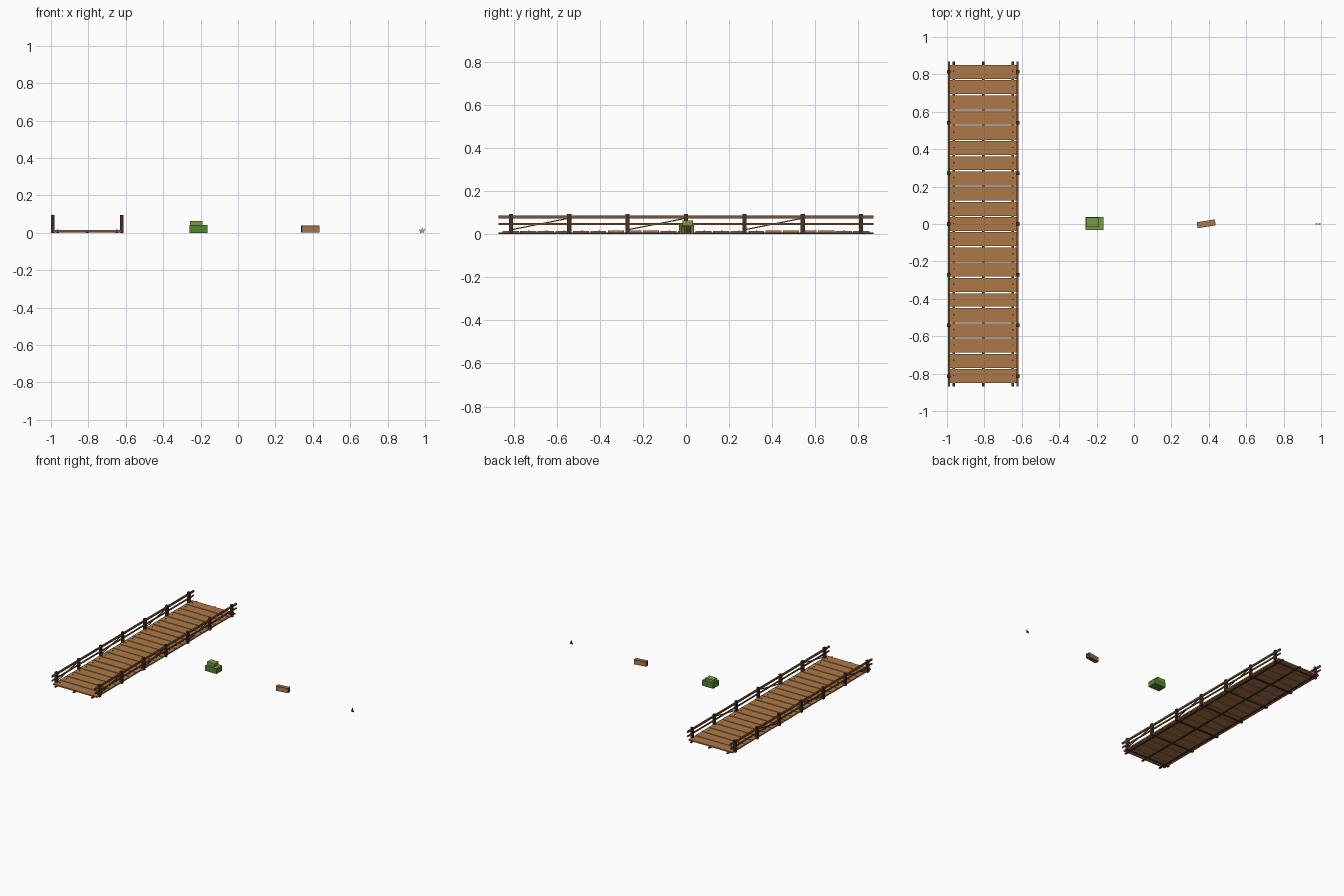
import bpy
import bmesh
import random
from math import radians, atan2, hypot
from mathutils import Matrix, Vector

random.seed(4)
if "Cube" in bpy.data.objects:
    bpy.data.objects.remove(bpy.data.objects["Cube"])


def material(name, r, g, b):
    m = bpy.data.materials.new(name)
    m.use_nodes = True
    m.diffuse_color = (r, g, b, 1)
    m.node_tree.nodes["Principled BSDF"].inputs["Base Color"].default_value = (r, g, b, 1)
    return m


plank_wood = material("plank wood", 0.42, 0.19, 0.065)
rail_wood = material("rail wood", 0.21, 0.09, 0.034)
dark_wood = material("dark wood", 0.065, 0.03, 0.018)
iron = material("nail iron", 0.04, 0.03, 0.025)
leaf_dark = material("dark leaf", 0.09, 0.23, 0.03)
leaf_light = material("light leaf", 0.18, 0.34, 0.05)
grass_green = material("grass green", 0.16, 0.2, 0.035)


def box(bm, centre, size, rot=Matrix()):
    mat = Matrix.Translation(centre) @ rot @ Matrix.Diagonal((*size, 1))
    bmesh.ops.create_cube(bm, size=1, matrix=mat)


def part(name, mat, boxes):
    """One object made of boxes given as (centre, size[, rotation])."""
    bm = bmesh.new()
    for b in boxes:
        box(bm, *b)
    me = bpy.data.meshes.new(name)
    bm.to_mesh(me)
    bm.free()
    me.materials.append(mat)
    ob = bpy.data.objects.new(name, me)
    bpy.context.collection.objects.link(ob)
    return ob


# Bridge layout
mid = -0.806
rail_x = (mid - 0.184, mid + 0.184)
beam_x = (mid - 0.158, mid, mid + 0.158)
post_y = [0.271 * (i - 3) for i in range(7)]
count, pitch = 21, 0.0813
plank_y = [pitch * (i - count // 2) for i in range(count)]

# Deck planks with slightly uneven widths and heights
planks = []
for i, y in enumerate(plank_y):
    width = pitch - (0.010 if i % 9 == 5 else 0.006)
    z = 0.0105 + random.uniform(-0.0006, 0.0006)
    planks.append(((mid, y, z), (0.374, width, 0.010)))
part("deck_planks", plank_wood, planks)

# Nail heads over the outer beams
part("nails", iron, [((x, y + 0.003, 0.0165), (0.007, 0.007, 0.002))
                     for x in (beam_x[0], beam_x[2]) for y in plank_y])

# Beams under the deck
part("long_beams", dark_wood, [((x, 0, 0.004), (0.012, 1.74, 0.008)) for x in beam_x])
part("cross_beams", dark_wood, [((mid, y, 0.004), (0.36, 0.012, 0.006)) for y in post_y])

# Railings: posts, caps, two rails and diagonal braces
part("posts", dark_wood, [((x, y, 0.047), (0.019, 0.019, 0.094))
                          for x in rail_x for y in post_y])
part("top_rails", rail_wood, [((x, 0, 0.079), (0.011, 1.74, 0.013)) for x in rail_x])
part("middle_rails", rail_wood, [((x, 0, 0.046), (0.008, 1.74, 0.009)) for x in rail_x])
braces = []
for x in rail_x:
    for a, b in zip(post_y[0:6:2], post_y[1:6:2]):
        rise = 0.054
        rot = Matrix.Rotation(atan2(rise, b - a), 4, "X")
        braces.append(((x, (a + b) / 2, 0.047), (0.005, hypot(b - a, rise), 0.005), rot))
part("diagonal_braces", dark_wood, braces)

# Stepped bush
part("bush_base", leaf_dark, [((-0.211, 0.002, 0.0205), (0.097, 0.07, 0.041))])
part("bush_top", leaf_light, [((-0.211, 0.002, 0.041), (0.095, 0.068, 0.001)),
                              ((-0.223, 0.009, 0.052), (0.067, 0.049, 0.024))])

# Short log with dark cut ends
turn = Matrix.Rotation(radians(9), 4, "Z")
log_at = Vector((0.386, 0.001, 0.019))
part("log", rail_wood, [(log_at, (0.096, 0.030, 0.036), turn)])
part("log_top", plank_wood, [(log_at + Vector((0, 0, 0.018)), (0.096, 0.030, 0.002), turn)])
part("log_sides", plank_wood, [(log_at, (0.096, 0.032, 0.030), turn)])
part("log_ends", dark_wood, [(log_at + turn @ Vector((s * 0.048, 0, 0)),
                              (0.002, 0.024, 0.026), turn) for s in (-1, 1)])

# Grass tuft: three thin leaning blades
blades = []
for x, height, lean in ((0.974, 0.018, -12), (0.984, 0.029, 4), (0.994, 0.022, 10)):
    rot = Matrix.Rotation(radians(lean), 4, "Y")
    blades.append(((x, 0, height / 2), (0.004, 0.004, height), rot))
part("grass_tuft", grass_green, blades)
